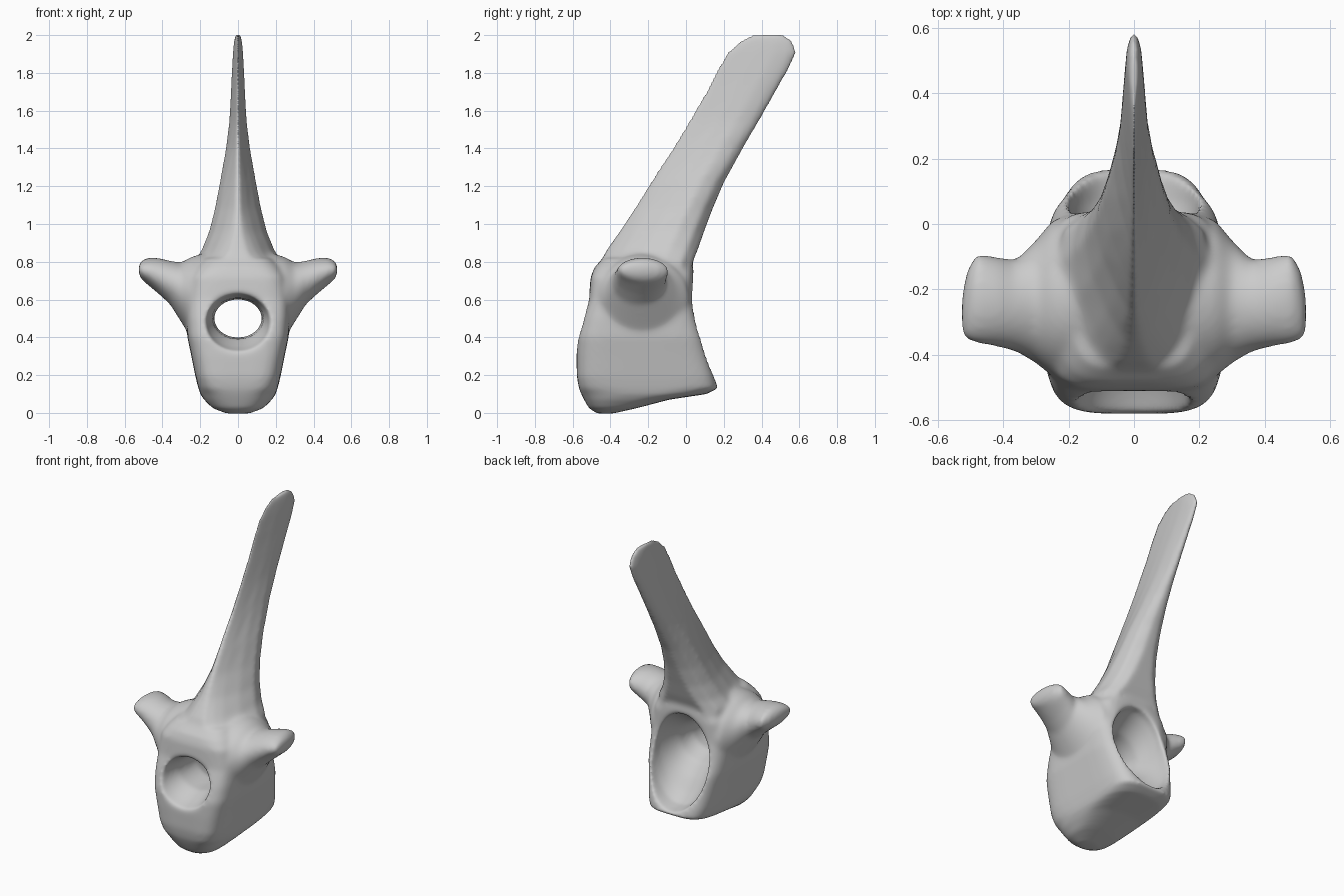
import bpy, bmesh, math

cube = bpy.data.objects.get("Cube")
if cube:
    bpy.data.objects.remove(cube, do_unlink=True)

bone = bpy.data.materials.new("bone grey")
bone.use_nodes = True
bone.diffuse_color = (0.6, 0.6, 0.6, 1)
bone.node_tree.nodes["Principled BSDF"].inputs["Base Color"].default_value = (0.6, 0.6, 0.6, 1)


def loft(name, rings):
    """Skin a closed surface over equal-length rings of points."""
    bm = bmesh.new()
    rows = [[bm.verts.new(p) for p in ring] for ring in rings]
    n = len(rows[0])
    for a, b in zip(rows, rows[1:]):
        for i in range(n):
            j = (i + 1) % n
            bm.faces.new((a[i], a[j], b[j], b[i]))
    bm.faces.new(rows[0][::-1])
    bm.faces.new(rows[-1])
    bmesh.ops.recalc_face_normals(bm, faces=bm.faces)
    mesh = bpy.data.meshes.new(name)
    bm.to_mesh(mesh)
    bm.free()
    ob = bpy.data.objects.new(name, mesh)
    bpy.context.collection.objects.link(ob)
    return ob


def oval(c0, c1, r0, r1, power=2, n=40):
    """Superellipse in two coordinates; a higher power is boxier."""
    pts = []
    for i in range(n):
        t = math.tau * (i + 0.5) / n
        c, s = math.cos(t), math.sin(t)
        pts.append((c0 + r0 * math.copysign(abs(c) ** (2 / power), c),
                    c1 + r1 * math.copysign(abs(s) ** (2 / power), s)))
    return pts


# Main block: height, front y, back y, half width, boxiness
body_rows = [(-.004, -.47, -.39, .06, 2), (.025, -.515, -.26, .135, 2.5), (.07, -.54, -.09, .18, 3),
             (.1, -.555, .11, .2, 3.5), (.13, -.567, .17, .21, 4.5), (.19, -.578, .155, .225, 5),
             (.3, -.58, .125, .247, 5), (.4, -.577, .1, .268, 5), (.5, -.55, .065, .275, 5),
             (.6, -.515, .04, .275, 5), (.72, -.505, .04, .255, 5), (.77, -.485, .04, .23, 4),
             (.82, -.44, .02, .18, 4)]
body = loft("body", [[(x, y, z) for x, y in oval(0, (f + b) / 2, w, (b - f) / 2, p)]
                     for z, f, b, w, p in body_rows])

# Spine: blunt at its root, keeled at the front above, broadest towards the back
spine_rows = [(.7, -.46, .02, .24), (.8, -.45, .035, .235), (.86, -.42, .06, .195),
              (.96, -.35, .095, .155), (1.08, -.275, .14, .125), (1.22, -.19, .20, .098),
              (1.4, -.075, .30, .065), (1.55, .015, .39, .046), (1.7, .1, .475, .038),
              (1.82, .16, .545, .032), (1.91, .215, .587, .027), (1.97, .28, .565, .021),
              (2.004, .34, .515, .014)]
outline = [(0, .06), (.08, .22), (.18, .4), (.42, .76), (.68, 1), (.88, .8), (1, .32)]
spine = loft("spine", [[(s * w * u ** min(1, (z - .6) * 2), f + (b - f) * t, z)
                        for s, part in ((1, outline), (-1, outline[::-1])) for t, u in part]
                       for z, f, b, w in spine_rows])

# Side processes: x, front y, back y, bottom z, top z
wing_rows = [(.08, -.49, .02, .3, .85), (.2, -.485, .03, .32, .84), (.25, -.465, .01, .4, .825),
             (.3, -.425, -.05, .48, .795), (.36, -.39, -.11, .575, .805), (.42, -.375, -.10, .63, .82),
             (.48, -.365, -.09, .68, .822), (.51, -.355, -.14, .705, .805), (.526, -.34, -.22, .735, .785)]
wings = [loft(name, [[(s * x, y, z) for y, z in oval((f + b) / 2, (lo + hi) / 2,
                                                     (b - f) / 2, (hi - lo) / 2)]
                     for x, f, b, lo, hi in wing_rows])
         for name, s in (("left_process", 1), ("right_process", -1))]

# Canal cutter: flared at the front, opening into a tall hollow at the back
canal_rows = [(-.62, .48, .185, .17), (-.52, .49, .165, .145), (-.42, .5, .137, .11),
              (-.25, .5, .125, .1), (-.14, .495, .14, .14), (-.06, .485, .17, .205),
              (.0, .47, .19, .26), (.06, .45, .2, .29), (.2, .43, .21, .29)]
canal = loft("canal_cutter", [[(x, y, z) for x, z in oval(0, c, rx, rz)]
                              for y, c, rx, rz in canal_rows])
canal.hide_render = True

# Fuse the parts, cut the canal and soften the joins
bpy.ops.object.select_all(action='DESELECT')
for ob in [body, spine] + wings:
    ob.select_set(True)
bpy.context.view_layer.objects.active = body
bpy.ops.object.join()
body.name = "vertebra"


def remesh(size):
    m = body.modifiers.new("fuse", 'REMESH')
    m.mode = 'VOXEL'
    m.voxel_size = size


remesh(.011)
cut = body.modifiers.new("canal", 'BOOLEAN')
cut.operation = 'DIFFERENCE'
cut.object = canal
remesh(.011)
soft = body.modifiers.new("soften", 'SMOOTH')
soft.factor = .5
soft.iterations = 14

bpy.context.view_layer.update()
final = bpy.data.meshes.new_from_object(body.evaluated_get(bpy.context.evaluated_depsgraph_get()))
body.modifiers.clear()
body.data = final
bpy.data.objects.remove(canal, do_unlink=True)
final.materials.clear()
final.materials.append(bone)
for p in final.polygons:
    p.material_index = 0
    p.use_smooth = True
